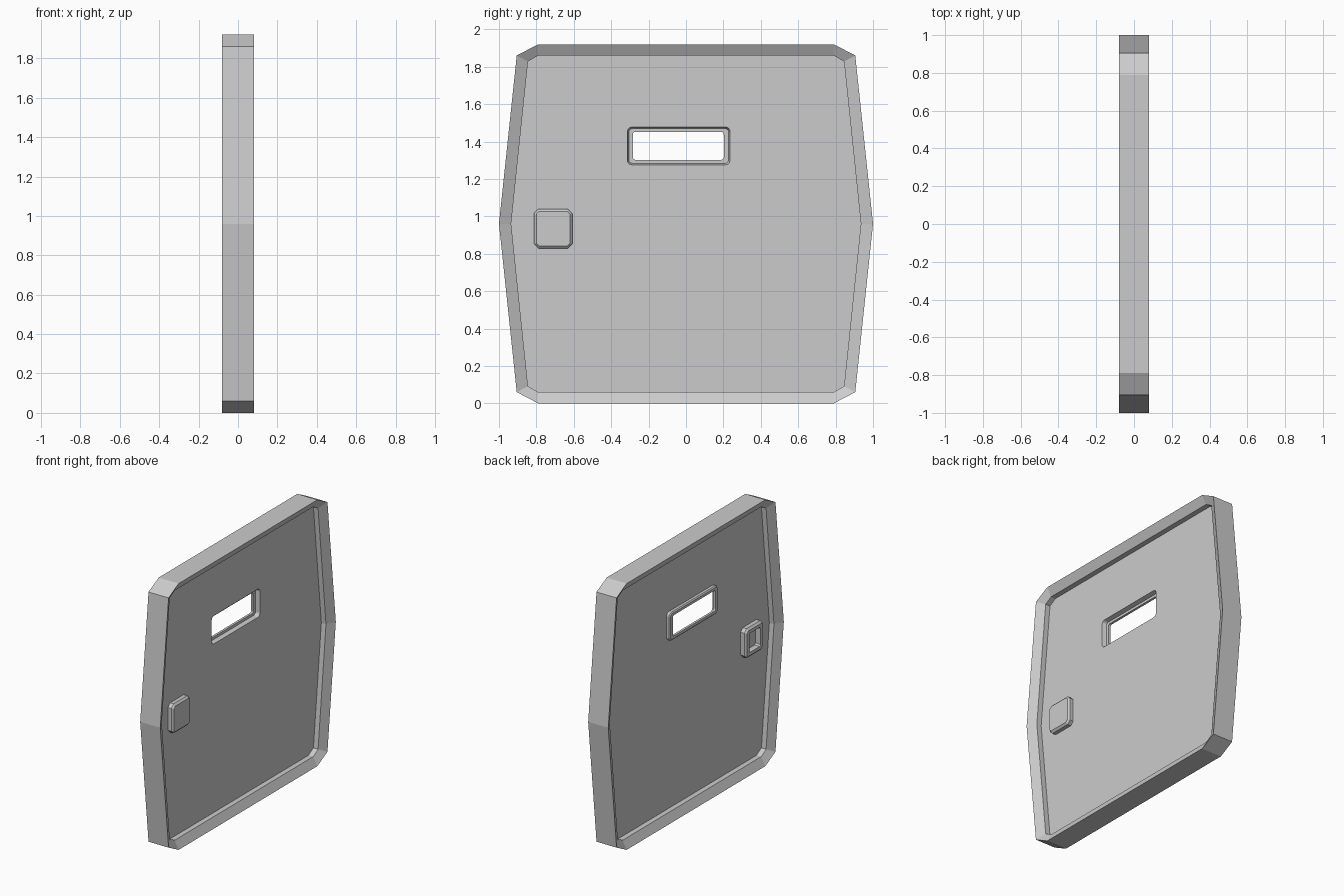
import bpy, bmesh, math

if "Cube" in bpy.data.objects:
    bpy.data.objects.remove(bpy.data.objects["Cube"])


def finish(bm, name):
    bmesh.ops.remove_doubles(bm, verts=bm.verts, dist=1e-5)
    bmesh.ops.recalc_face_normals(bm, faces=bm.faces)
    me = bpy.data.meshes.new(name)
    bm.to_mesh(me)
    bm.free()
    ob = bpy.data.objects.new(name, me)
    bpy.context.collection.objects.link(ob)
    return ob


def loft(name, sections, closed=False):
    """Bridge successive (x, outline) sections; cap the ends or close into a ring."""
    bm = bmesh.new()
    rings = [[bm.verts.new((x, y, z)) for y, z in pts] for x, pts in sections]
    n = len(rings[0])
    count = len(rings) if closed else len(rings) - 1
    for i in range(count):
        a, b = rings[i], rings[(i + 1) % len(rings)]
        for j in range(n):
            k = (j + 1) % n
            bm.faces.new((a[j], a[k], b[k], b[j]))
    if not closed:
        bm.faces.new(rings[0])
        bm.faces.new(rings[-1])
    return finish(bm, name)


def door_outline(half):
    """Mirror a right-hand half outline (bottom to top) across y = 0."""
    return half + [(-y, z) for y, z in reversed(half)]


def rounded(y0, y1, z0, z1, r, seg):
    """Rectangle with rounded (seg > 1) or chamfered (seg = 1) corners."""
    pts = []
    for cy, cz, a in ((y1 - r, z1 - r, 0), (y0 + r, z1 - r, 90),
                      (y0 + r, z0 + r, 180), (y1 - r, z0 + r, 270)):
        for i in range(seg + 1):
            t = math.radians(a + 90 * i / seg)
            pts.append((cy + r * math.cos(t), cz + r * math.sin(t)))
    return pts


outer = door_outline([(0.79, 0), (0.905, 0.06), (1.0, 0.96), (0.905, 1.86), (0.79, 1.92)])
inner = door_outline([(0.79, 0.06), (0.845, 0.092), (0.935, 0.96), (0.845, 1.828), (0.79, 1.86)])

# Rim: full-depth edge with faces sloping inward to a short step
loft("door_rim", [(0.08, outer), (0.047, inner), (0.01, inner),
                  (-0.01, inner), (-0.047, inner), (-0.08, outer)], closed=True)

# Panel: thin sheet with a window opening
win_out = rounded(-0.314, 0.236, 1.275, 1.478, 0.025, 3)
win_in = rounded(-0.284, 0.202, 1.302, 1.452, 0.014, 3)
bm = bmesh.new()
for x in (0.01, -0.01):
    edges = []
    for pts in (inner, win_out):
        vs = [bm.verts.new((x, y, z)) for y, z in pts]
        edges += [bm.edges.new((vs[i], vs[(i + 1) % len(vs)])) for i in range(len(vs))]
    bmesh.ops.triangle_fill(bm, edges=edges, use_beauty=True, normal=(1 if x > 0 else -1, 0, 0))
me = bpy.data.meshes.new("door_panel")
bm.to_mesh(me)
bm.free()
bpy.context.collection.objects.link(bpy.data.objects.new("door_panel", me))

# Window frame: sunk on the +x side, standing proud on the -x side
win_edge = rounded(-0.306, 0.228, 1.283, 1.470, 0.02, 3)
loft("window_frame", [(0.01, win_out), (-0.02, win_edge), (-0.02, win_in),
                      (-0.037, win_in), (-0.037, win_edge), (-0.03, win_out)], closed=True)

# Latch: chamfered block on +x, hollow pull on -x
lat_out = rounded(-0.812, -0.608, 0.828, 1.040, 0.024, 1)
lat_in = rounded(-0.80, -0.62, 0.842, 1.026, 0.014, 1)
lat_hole = rounded(-0.775, -0.645, 0.865, 1.003, 0.01, 1)
loft("latch", [(0.05, lat_in), (0.037, lat_out), (-0.04, lat_out), (-0.053, lat_in),
               (-0.053, lat_hole), (-0.012, lat_hole)])
